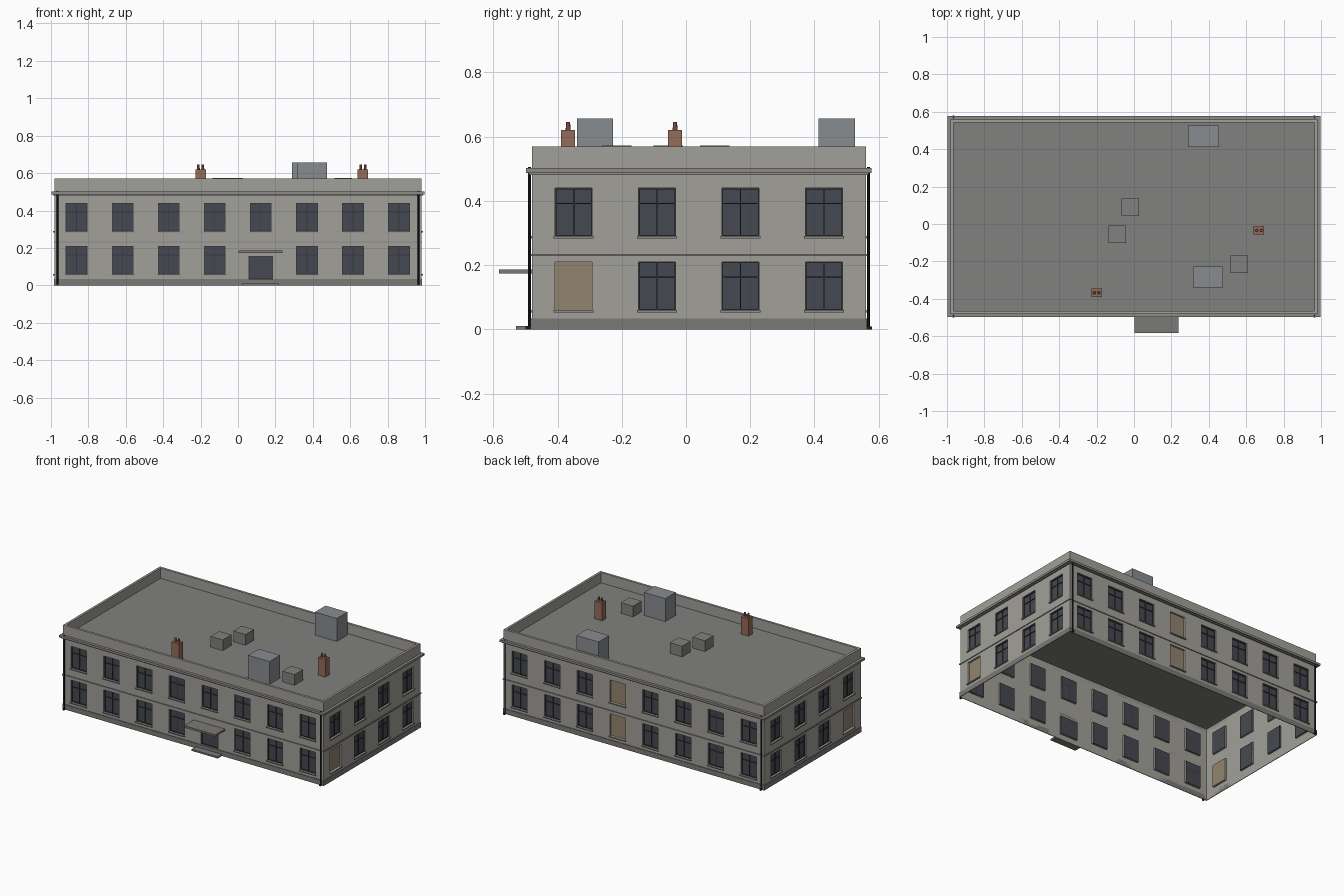
import bpy, bmesh
from mathutils import Matrix, Vector

if "Cube" in bpy.data.objects:
    bpy.data.objects.remove(bpy.data.objects["Cube"])

X, Y0, Y1 = 0.98, -0.48, 0.56      # wall planes
DECK, TOP = 0.50, 0.57             # roof deck and parapet top
REVEAL = 0.012

COLORS = {
    "wall": (0.36, 0.35, 0.32), "trim": (0.27, 0.265, 0.25),
    "plinth": (0.20, 0.195, 0.18), "roof": (0.22, 0.22, 0.21),
    "glass": (0.06, 0.066, 0.08), "bar": (0.035, 0.038, 0.045),
    "lit": (0.29, 0.23, 0.155), "brick": (0.30, 0.15, 0.10),
    "unit": (0.25, 0.265, 0.28), "pipe": (0.012, 0.012, 0.014),
}
mats = {}
for key, c in COLORS.items():
    mats[key] = bpy.data.materials.new(key)
    mats[key].diffuse_color = (*c, 1)

parts = {}


def part(name, color):
    """Mesh under construction for a named part."""
    if name not in parts:
        parts[name] = (bmesh.new(), color)
    return parts[name][0]


def box(bm, a, b):
    a, b = Vector(a), Vector(b)
    size = [abs(b[i] - a[i]) for i in range(3)]
    bmesh.ops.create_cube(bm, size=1, matrix=Matrix.Translation((a + b) / 2) @ Matrix.Diagonal((*size, 1)))


def cyl(bm, x, y, z0, z1, r, r2=None, sides=10):
    bmesh.ops.create_cone(bm, cap_ends=True, segments=sides, radius1=r, radius2=r2 or r,
                          depth=z1 - z0, matrix=Matrix.Translation((x, y, (z0 + z1) / 2)))


def ring(bm, z0, z1, out, inn):
    """Rectangular band running round the building, offset from the walls."""
    def loop(d, z):
        return [bm.verts.new(p) for p in ((-X - d, Y0 - d, z), (X + d, Y0 - d, z),
                                          (X + d, Y1 + d, z), (-X - d, Y1 + d, z))]
    loops = [loop(out, z0), loop(out, z1), loop(inn, z1), loop(inn, z0)]
    for k in range(4):
        a, b = loops[k], loops[(k + 1) % 4]
        for i in range(4):
            j = (i + 1) % 4
            bm.faces.new((a[i], a[j], b[j], b[i]))


# each side maps (along, height, outward) to world space
SIDES = {
    "front": (lambda u, z, d: (u, Y0 - d, z), False, -X, X),
    "right": (lambda u, z, d: (X + d, u, z), False, Y0, Y1),
    "back": (lambda u, z, d: (u, Y1 + d, z), True, -X, X),
    "left": (lambda u, z, d: (-X - d, u, z), True, Y0, Y1),
}
LONG = [-0.863 + 0.2463 * i for i in range(8)]
SHORT = [-0.35 + 0.26 * i for i in range(4)]
FLOORS = [(0.06, 0.21), (0.29, 0.44)]
HW = 0.058
LIT = {("back", 4, 0), ("back", 4, 1), ("right", 0, 0), ("left", 0, 0)}

for side, (P, flip, u0, u1) in SIDES.items():
    walls = part("walls", "wall")

    def quad(bm, pts):
        vs = [bm.verts.new(P(*p)) for p in pts]
        bm.faces.new(vs[::-1] if flip else vs)

    def sheet(bm, a, b, z0, z1, d=0):
        quad(bm, [(a, z0, d), (b, z0, d), (b, z1, d), (a, z1, d)])

    # wall columns, with openings left out
    cols = LONG if side in ("front", "back") else SHORT
    edge = u0
    for i, c in enumerate(cols):
        holes = []
        for f, (z0, z1) in enumerate(FLOORS):
            if side == "front" and i == 4 and f == 0:
                holes.append((0.065, 0.035, 0.158, "door"))
            else:
                holes.append((HW, z0, z1, "lit" if (side, i, f) in LIT else "window"))
        sheet(walls, edge, c - 0.07, 0, DECK)
        edge = c + 0.07
        z = 0
        for hw, z0, z1, kind in holes:
            a, b = c - hw, c + hw
            sheet(walls, c - 0.07, c + 0.07, z, z0)
            sheet(walls, c - 0.07, a, z0, z1)
            sheet(walls, b, c + 0.07, z0, z1)
            z = z1
            # reveals
            r = -REVEAL
            quad(walls, [(a, z0, 0), (b, z0, 0), (b, z0, r), (a, z0, r)])
            quad(walls, [(a, z1, r), (b, z1, r), (b, z1, 0), (a, z1, 0)])
            quad(walls, [(a, z0, 0), (a, z0, r), (a, z1, r), (a, z1, 0)])
            quad(walls, [(b, z0, r), (b, z0, 0), (b, z1, 0), (b, z1, r)])
            # pane
            if kind == "lit":
                sheet(part("lit_panes", "lit"), a, b, z0, z1, r)
            elif kind == "door":
                sheet(part("entrance_door", "glass"), a, b, z0, z1, r)
            else:
                sheet(part("window_panes", "glass"), a, b, z0, z1, r)
            # frame bars
            if kind != "lit":
                bars, t = part("window_frames", "bar"), 0.004
                rects = [(a, a + t, z0, z1), (b - t, b, z0, z1), (a, b, z0, z0 + t), (a, b, z1 - t, z1)]
                if kind == "window":
                    zt = z0 + 0.68 * (z1 - z0)
                    rects += [(c - 0.002, c + 0.002, z0, z1), (a, b, zt - 0.002, zt + 0.002)]
                for p, q, s, e in rects:
                    box(bars, P(p, s, r), P(q, e, r + 0.005))
            # sill
            if kind != "door":
                box(part("window_sills", "trim"), P(a - 0.004, z0 - 0.007, 0), P(b + 0.004, z0, 0.008))
        sheet(walls, c - 0.07, c + 0.07, z, DECK)
    sheet(walls, edge, u1, 0, DECK)

# horizontal bands and parapet
ring(part("plinth", "plinth"), 0, 0.034, 0.004, 0)
ring(part("string_course", "trim"), 0.228, 0.235, 0.005, 0)
ring(part("cornice", "trim"), 0.487, 0.502, 0.018, 0)
ring(part("cornice", "trim"), 0.480, 0.487, 0.009, 0)
ring(part("parapet", "wall"), DECK, TOP, 0, -0.016)

# roof deck
deck = part("roof_deck", "roof")
deck.faces.new([deck.verts.new(p) for p in ((-X, Y0, DECK), (X, Y0, DECK), (X, Y1, DECK), (-X, Y1, DECK))])

# entrance canopy and step
box(part("canopy", "plinth"), (0.003, -0.583, 0.174), (0.237, Y0, 0.187))
box(part("entrance_step", "plinth"), (0.022, -0.53, 0), (0.218, Y0, 0.011))

# corner downpipes with hopper and shoe
pipes = part("downpipes", "pipe")
for x in (-0.965, 0.965):
    for y, s in ((Y0, -1), (Y1, 1)):
        cyl(pipes, x, y + s * 0.008, 0.004, 0.505, 0.0045)
        box(pipes, (x - 0.005, y + s * 0.004, 0), (x + 0.005, y + s * 0.02, 0.008))

# rooftop plant
for a, b, c, d in ((0.29, 0.455, 0.412, 0.527), (0.315, 0.475, -0.34, -0.227)):
    box(part("roof_plant_units", "unit"), (a, c, DECK), (b, d, 0.656))
for x, y in ((-0.02, 0.09), (-0.09, -0.055), (0.563, -0.215)):
    box(part("roof_vents", "roof"), (x - 0.046, y - 0.046, DECK), (x + 0.046, y + 0.046, 0.573))

# chimneys with two pots each
for x, y in ((0.668, -0.034), (-0.2, -0.367)):
    chim = part("chimneys", "brick")
    box(chim, (x - 0.028, y - 0.022, DECK), (x + 0.028, y + 0.022, 0.62))
    for s in (-1, 1):
        cyl(part("chimney_pots", "brick"), x + s * 0.012, y, 0.62, 0.645, 0.008, 0.006, 8)

# turn every part into an object
for name, (bm, color) in parts.items():
    if name in ("walls", "plinth", "cornice", "string_course"):
        bmesh.ops.remove_doubles(bm, verts=bm.verts, dist=1e-5)
    mesh = bpy.data.meshes.new(name)
    bm.to_mesh(mesh)
    bm.free()
    mesh.materials.append(mats[color])
    bpy.context.collection.objects.link(bpy.data.objects.new(name, mesh))

for m in bpy.data.materials:
    if m.users and not m.is_grease_pencil:
        m.use_nodes = True
        m.node_tree.nodes["Principled BSDF"].inputs["Base Color"].default_value = m.diffuse_color
